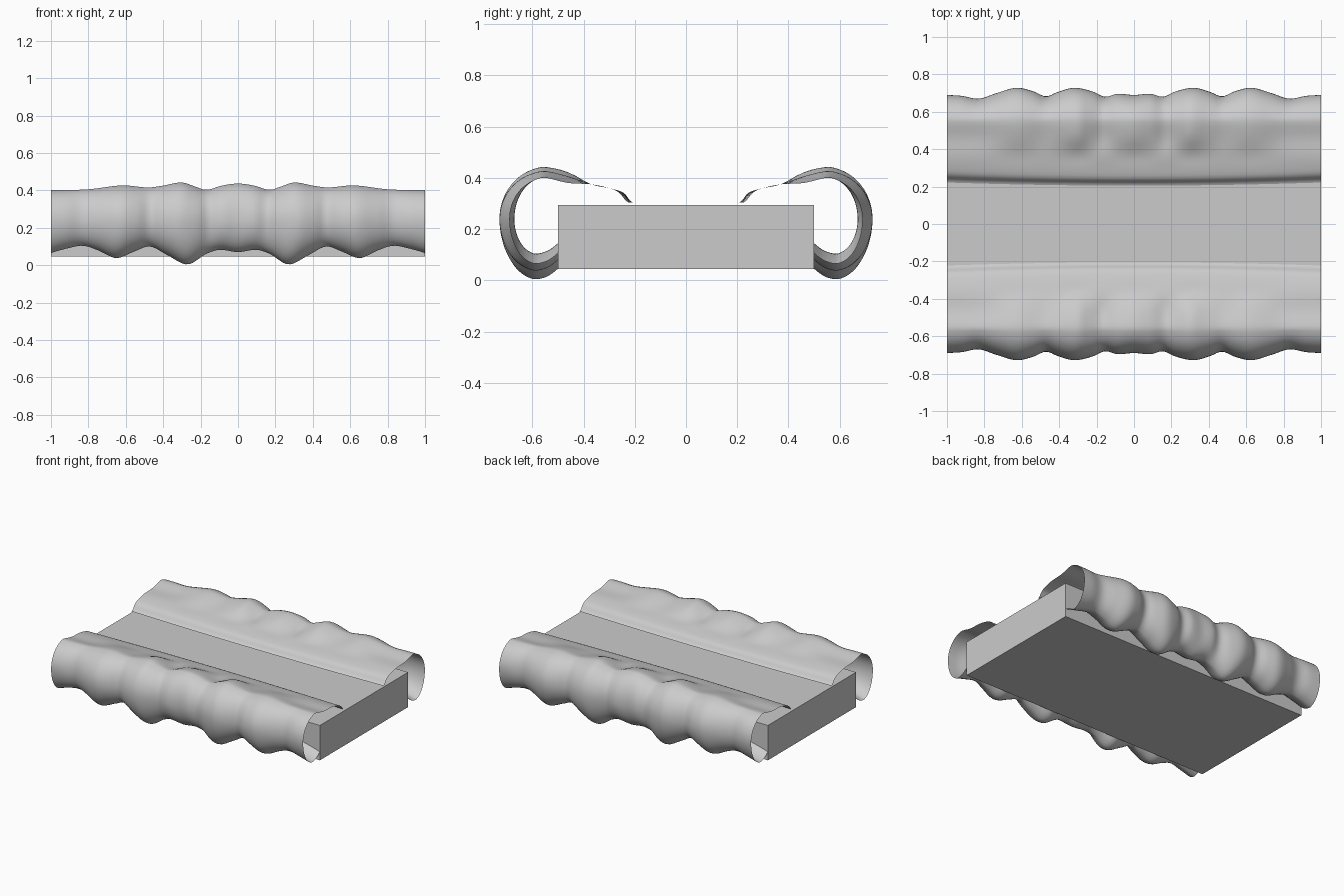
import bpy, bmesh, math

if "Cube" in bpy.data.objects:
    bpy.data.objects.remove(bpy.data.objects["Cube"])

# Base slab
bpy.ops.mesh.primitive_cube_add(size=1, location=(0, 0, 0.17))
slab = bpy.context.object
slab.name = "base_slab"
slab.scale = (2, 1, 0.25)

# Puffy outline along the length: (|x|, value), the cushions are symmetric in x
OUT = [(0, .69), (.09, .696), (.155, .68), (.22, .708), (.32, .728), (.41, .705), (.47, .682),
       (.54, .71), (.63, .728), (.74, .698), (.83, .67), (.92, .685), (1, .69)]
TOP = [(0, .436), (.09, .424), (.17, .402), (.23, .42), (.3, .442), (.4, .425), (.48, .415),
       (.62, .426), (.8, .405), (1, .40)]
BOT = [(0, .07), (.1, .082), (.17, .06), (.27, .004), (.38, .055), (.47, .10), (.55, .075),
       (.65, .038), (.75, .08), (.83, .104), (.92, .088), (1, .065)]


def smooth_at(table, x):
    """Smooth cubic interpolation of a small table."""
    x = abs(x)
    i = 0
    while i < len(table) - 2 and x > table[i + 1][0]:
        i += 1

    def slope(k):
        if k == 0:
            return 0
        a, b = table[k - 1], table[min(k + 1, len(table) - 1)]
        return (b[1] - a[1]) / (b[0] - a[0])

    (x0, y0), (x1, y1) = table[i], table[i + 1]
    h = x1 - x0
    t = (x - x0) / h
    return ((2*t**3 - 3*t*t + 1) * y0 + (t**3 - 2*t*t + t) * h * slope(i)
            + (3*t*t - 2*t**3) * y1 + (t**3 - t*t) * h * slope(i + 1))


def spline(p, steps):
    """Catmull-Rom curve through 2D points."""
    q = [p[0]] + p + [p[-1]]
    res = []
    for i in range(1, len(q) - 2):
        a, b, c, d = q[i - 1:i + 3]
        for s in range(steps):
            t = s / steps
            res.append(tuple(.5 * (2*b[k] + (c[k] - a[k])*t
                       + (2*a[k] - 5*b[k] + 4*c[k] - d[k])*t*t
                       + (3*b[k] - a[k] - 3*c[k] + d[k])*t**3) for k in (0, 1)))
    return res + [p[-1]]


def section(x):
    out, top, bot = (smooth_at(t, x) for t in (OUT, TOP, BOT))
    mid = 0.24
    pts = [(.495, bot + .045), (.535, bot + .014)]
    # rolled outer side
    for deg in range(-90, 91, 15):
        a = math.radians(deg)
        cy = .58 if deg < 0 else .545
        half = mid - bot if deg < 0 else top - mid
        pts.append((cy + (out - cy) * math.cos(a), mid + half * math.sin(a)))
    # flap sloping down to the slab top
    edge = .205 + .017 * x * x
    pts += [(.46, top - .02), (.37, .375), (.30, .36), (edge + .04, .343),
            (edge + .015, .313), (edge, .303)]
    return spline(pts, 3)


# Padded rolls on both long sides
def padded_roll(name, side, n=100):
    bm = bmesh.new()
    rows = []
    for i in range(n + 1):
        x = -1 + 2 * i / n
        rows.append([bm.verts.new((x, side * y, z)) for y, z in section(x)])
    for r, s in zip(rows, rows[1:]):
        for j in range(len(r) - 1):
            f = [r[j], s[j], s[j + 1], r[j + 1]]
            bm.faces.new(f if side < 0 else f[::-1]).smooth = True
    me = bpy.data.meshes.new(name)
    bm.to_mesh(me)
    bm.free()
    bpy.context.collection.objects.link(bpy.data.objects.new(name, me))


padded_roll("front_padded_roll", -1)
padded_roll("back_padded_roll", 1)
